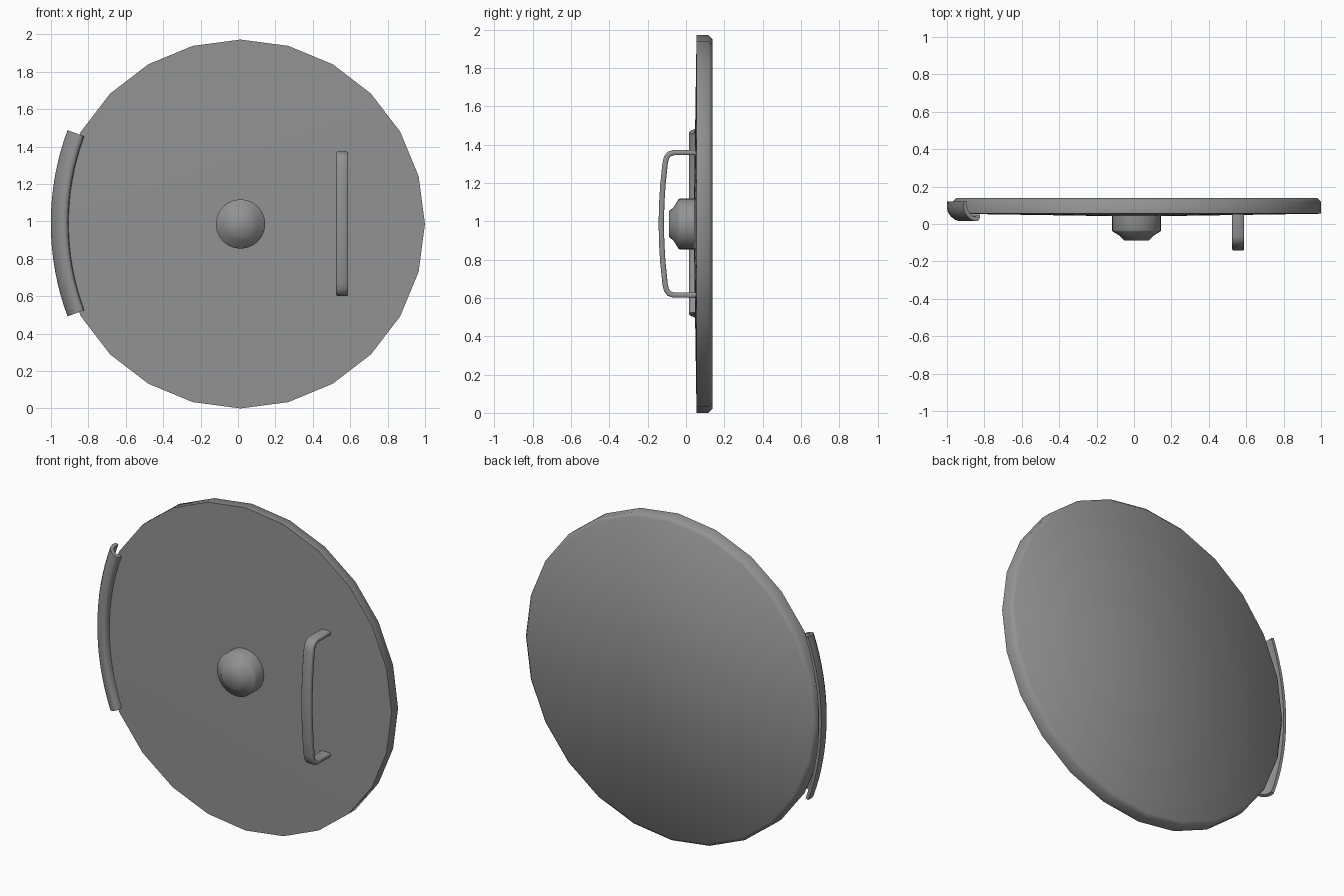
import bpy, bmesh, math
from math import sin, cos, pi
from mathutils import Vector

if "Cube" in bpy.data.objects:
    bpy.data.objects.remove(bpy.data.objects["Cube"])

CX, CZ = 0.0135, 0.986

# Dark grey metal
metal = bpy.data.materials.new("dark_metal")
metal.diffuse_color = (0.29, 0.29, 0.29, 1)
metal.use_nodes = True
metal.node_tree.nodes["Principled BSDF"].inputs["Base Color"].default_value = metal.diffuse_color


def finish(bm, name, angle=35):
    bmesh.ops.remove_doubles(bm, verts=bm.verts, dist=1e-5)
    bmesh.ops.recalc_face_normals(bm, faces=bm.faces)
    me = bpy.data.meshes.new(name)
    bm.to_mesh(me)
    bm.free()
    me.materials.append(metal)
    ob = bpy.data.objects.new(name, me)
    bpy.context.collection.objects.link(ob)
    bpy.ops.object.select_all(action='DESELECT')
    ob.select_set(True)
    bpy.context.view_layer.objects.active = ob
    bpy.ops.object.shade_smooth_by_angle(angle=math.radians(angle))
    return ob


def skin(bm, rings):
    """Bridge successive closed rings of points with quads."""
    vr = [[bm.verts.new(p) for p in r] for r in rings]
    for a, b in zip(vr, vr[1:]):
        n = len(a)
        for i in range(n):
            j = (i + 1) % n
            bm.faces.new((a[i], a[j], b[j], b[i]))
    return vr


def lathe(name, profile, sides, front_tip=None, angle=35):
    """Revolve (radius, y) profile around the disc axis, capped both ends."""
    bm = bmesh.new()
    rings = [[(CX + r * cos(2 * pi * i / sides), y, CZ + r * sin(2 * pi * i / sides))
              for i in range(sides)] for r, y in profile]
    vr = skin(bm, rings)
    bm.faces.new(vr[-1])
    if front_tip is None:
        bm.faces.new(vr[0])
    else:
        tip = bm.verts.new((CX, front_tip, CZ))
        for i in range(sides):
            bm.faces.new((tip, vr[0][i], vr[0][(i + 1) % sides]))
    return finish(bm, name, angle)


# Main disc: slightly domed front, softly chamfered back
lathe("shield_disc", [(0.986, 0.055), (0.986, 0.118), (0.966, 0.138)], 24,
      front_tip=0.04, angle=55)

# Central boss
lathe("center_boss", [(0.066, -0.089), (0.090, -0.063), (0.128, -0.040),
                      (0.132, -0.034), (0.132, 0.06)], 24, angle=48)

# Grip handle: flat band swept along a bowed path in the y-z plane
half = [(0.055, 0.372), (-0.065, 0.372), (-0.088, 0.364), (-0.102, 0.346),
        (-0.109, 0.315), (-0.121, 0.2), (-0.127, 0.1)]
path = half + [(-0.129, 0.0)] + [(y, -z) for y, z in reversed(half)]
path = [Vector(p) for p in path]
hw, ht, b = 0.032, 0.014, 0.006
section = [(-hw, -ht + b), (-hw + b, -ht), (hw - b, -ht), (hw, -ht + b),
           (hw, ht - b), (hw - b, ht), (-hw + b, ht), (-hw, ht - b)]
bm = bmesh.new()
rings = []
for i, p in enumerate(path):
    d0 = (p - path[max(i - 1, 0)]).normalized()
    d1 = (path[min(i + 1, len(path) - 1)] - p).normalized()
    t = (d0 + d1).normalized()
    n = Vector((-t.y, t.x))
    rings.append([(0.557 + u, p.x + n.x * v, 0.987 + p.y + n.y * v) for u, v in section])
vr = skin(bm, rings)
bm.faces.new(vr[0])
bm.faces.new(vr[-1])
finish(bm, "grip_handle", 55)

# Edge guard: curled shell section (radial offset, y) swept along a shallow arc
outer = [(0.046, 0.12), (0.048, 0.09), (0.042, 0.064), (0.026, 0.040),
         (0.004, 0.023), (-0.018, 0.015), (-0.034, 0.017), (-0.044, 0.028), (-0.047, 0.052)]
inner = [(-0.032, 0.052), (-0.022, 0.040), (-0.004, 0.042), (0.010, 0.053),
         (0.022, 0.070), (0.028, 0.092), (0.028, 0.12)]
R, steps, half_angle = 1.38, 16, math.radians(20.4)
ax = -0.953 + R
bm = bmesh.new()
rings = []
for k in range(steps + 1):
    a = -half_angle + 2 * half_angle * k / steps
    rings.append([(ax - (R + s) * cos(a), y, 0.99 + (R + s) * sin(a))
                  for s, y in outer + inner])
vr = skin(bm, rings)
bm.faces.new(vr[0])
bm.faces.new(vr[-1])
finish(bm, "edge_guard", 58)
